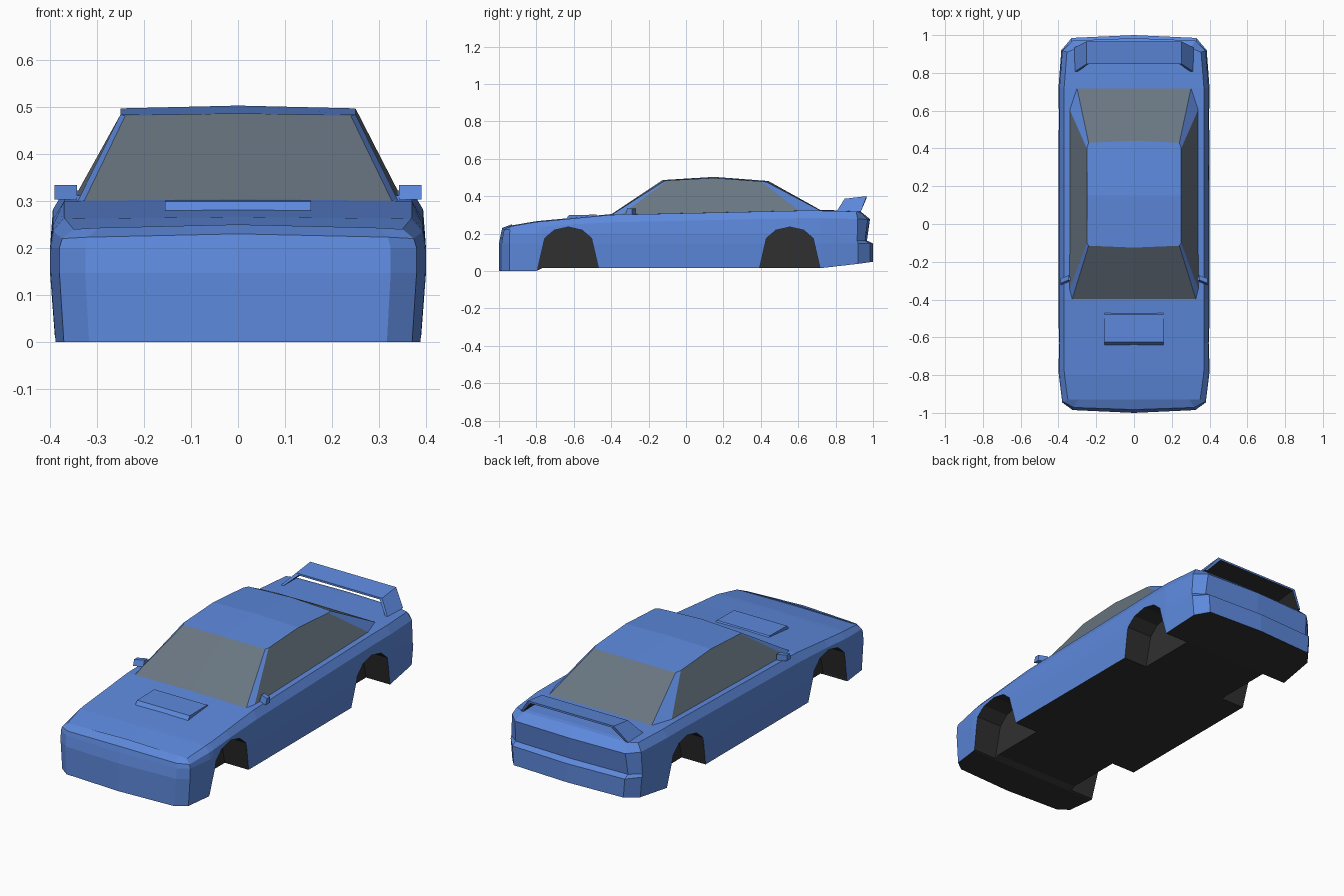
import bpy, bmesh

cube = bpy.data.objects.get("Cube")
if cube:
    bpy.data.objects.remove(cube)


def material(name, rgb):
    m = bpy.data.materials.new(name)
    m.use_nodes = True
    m.diffuse_color = (*rgb, 1)
    bsdf = next(n for n in m.node_tree.nodes if n.type == 'BSDF_PRINCIPLED')
    bsdf.inputs["Base Color"].default_value = (*rgb, 1)
    return m


BLUE, GLASS, BLACK = range(3)
MATS = [material("body_blue", (.11, .25, .72)),
        material("window_grey", (.14, .18, .22)),
        material("underbody_black", (.03, .03, .03))]


def build(name, verts, faces, rule=None, mirror=True):
    """Mesh from half the part; the other half is mirrored across x."""
    bm = bmesh.new()
    for side in ((1, -1) if mirror else (1,)):
        vs = [bm.verts.new((x * side, y, z)) for x, y, z in verts]
        for f in faces:
            bm.faces.new([vs[i] for i in f])
    bmesh.ops.remove_doubles(bm, verts=bm.verts, dist=.0005)
    bmesh.ops.recalc_face_normals(bm, faces=bm.faces)
    me = bpy.data.meshes.new(name)
    bm.to_mesh(me)
    bm.free()
    for m in MATS:
        me.materials.append(m)
    ob = bpy.data.objects.new(name, me)
    bpy.context.collection.objects.link(ob)
    if rule:
        paint(ob, rule)
    return ob


def paint(ob, rule):
    for p in ob.data.polygons:
        p.material_index = rule(p.center, p.normal)


def prism(outline, near, far):
    """Closed outline in y, z pulled along x."""
    n = len(outline)
    verts = [(x, y, z) for x in (near, far) for y, z in outline]
    faces = [(i, (i + 1) % n, (i + 1) % n + n, i + n) for i in range(n)]
    return verts, faces + [tuple(range(n)), tuple(range(n, 2 * n))]


# Body shell: rows of y, half width, sill height, shoulder drop, belt height, lean
ROWS = [(-1, 0, 0, .02, .25, .07), (-.985, .325, 0, .02, .243, .055),
        (-.945, .38, 0, .02, .24, .015), (-.8, .398, 0, .028, .262, 0),
        (-.77, .4, .015, .028, .265, 0), (-.63, .4, .015, .03, .278, 0),
        (-.4, .4, .015, .04, .3, 0), (.6, .4, .015, .04, .322, 0),
        (.72, .4, .015, .04, .322, 0), (.92, .385, .038, .04, .318, -.01),
        (.985, .33, .047, .04, .315, -.055), (1, 0, .048, .04, .317, -.065)]
verts = []
for y, w, sill, drop, belt, lean in ROWS:
    rear = lean < 0
    step = .5 if rear else .15
    waist = .162 if rear else .2
    shoulder, top = max(w - .006, 0), max(w - .03, 0)
    verts += [(0, y, sill), (w * .975, y, sill), (w, y, .147),
              (w, y + lean * step, waist),
              (shoulder, y + lean * .25, belt - drop),
              (top, y + lean, belt), (0, y + lean, belt + .004)]
COLS = 7
faces = [(r * COLS + c, r * COLS + c + 1, (r + 1) * COLS + c + 1, (r + 1) * COLS + c)
         for r in range(len(ROWS) - 1) for c in range(COLS - 1)]
body = build("body_shell", verts, faces)

# Wheel wells cut into the body
ARCH = [(-.167, -.05), (-.162, .015), (-.125, .175), (-.075, .218), (0, .235),
        (.075, .218), (.125, .175), (.162, .015), (.167, -.05)]
for name, centre in (("front", -.63), ("rear", .555)):
    cutter = build(name + "_well_cutter",
                   *prism([(y + centre, z) for y, z in ARCH], .25, .5))
    cutter.hide_render = True
    mod = body.modifiers.new(name + "_wells", 'BOOLEAN')
    mod.object, mod.operation, mod.solver = cutter, 'DIFFERENCE', 'EXACT'
    bpy.context.view_layer.objects.active = body
    bpy.ops.object.modifier_apply(modifier=mod.name)
    bpy.data.objects.remove(cutter)


def body_rule(c, n):
    well = abs(c.x) < .36 and c.z < .24 and abs(c.y) < .85
    return BLACK if well or n.z < -.5 else BLUE


paint(body, body_rule)

# Cabin: base corners, roof edge, roof centre line
cabin_verts = [(.328, -.4, .299), (.342, -.35, .298), (.342, .61, .318), (.302, .72, .322),
               (.24, -.115, .481), (.25, -.1, .484), (.25, .15, .497),
               (.25, .4, .479), (.24, .43, .476),
               (0, -.125, .486), (0, .15, .503), (0, .44, .481),
               (0, -.4, .302), (0, .72, .325)]
cabin_faces = [(0, 4, 9, 12), (3, 8, 11, 13), (1, 2, 7, 6, 5),
               (0, 1, 5, 4), (2, 3, 8, 7),
               (4, 5, 6, 10, 9), (6, 7, 8, 11, 10)]
cabin = build("cabin", cabin_verts, cabin_faces)
# Screens and side windows are glass; pillars and roof keep the body colour
paint(cabin, lambda c, n: GLASS if (abs(n.x) < .2 and n.z < .95)
      or (abs(n.x) > .8 and -.05 < c.y < .4) else BLUE)

# Hood scoop
build("hood_scoop", *prism([(-.645, .265), (-.64, .28), (-.625, .299),
                            (-.48, .301), (-.45, .28)], 0, .155), mirror=True)

# Door mirrors: a swept housing on a short stalk
mv, mf = prism([(-.305, .303), (-.27, .303), (-.27, .334), (-.295, .334)], .343, .39)
build("door_mirrors", [(x, y - (x - .343) * .4, z) for x, y, z in mv], mf)
build("mirror_stalks", *prism([(-.3, .29), (-.28, .29), (-.28, .312), (-.3, .312)], .32, .36))

# Rear wing: blade joined to outward-leaning uprights
SECTIONS = [(.315, .805, .935, .318, .318), (.252, .848, .966, .386, .4),
            (0, .848, .966, .386, .4)]
wing_verts = []
for i, (x, front, back, zf, zb) in enumerate(SECTIONS):
    inset = .014 if i < 2 else 0
    fall = .01 if i else 0
    wing_verts += [(x, front, zf), (x, back, zb),
                   (x - inset, back, zb - fall), (x - inset, front, zf - fall)]
wing_faces = [(s + k, s + (k + 1) % 4, s + 4 + (k + 1) % 4, s + 4 + k)
              for s in (0, 4) for k in range(4)] + [(0, 1, 2, 3)]
build("rear_wing", wing_verts, wing_faces,
      lambda c, n: BLACK if n.z < -.3 and abs(n.y) < .6 else BLUE)
